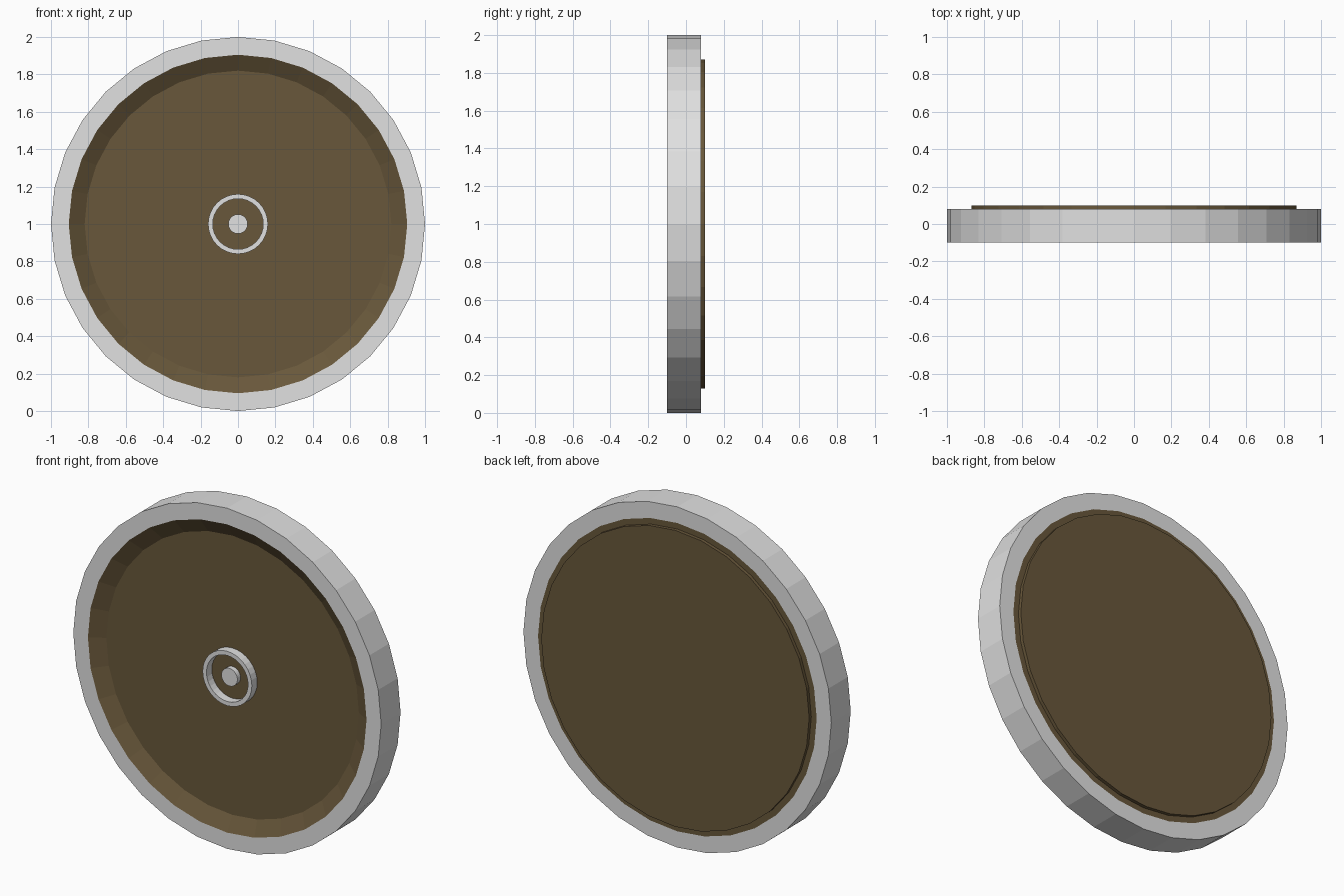
import bpy, bmesh
from math import sin, cos, tau

cube = bpy.data.objects.get("Cube")
if cube:
    bpy.data.objects.remove(cube)

SIDES = 32
CENTRE_Z = 1.0


def material(name, rgb):
    m = bpy.data.materials.new(name)
    m.use_nodes = True
    colour = (*rgb, 1.0)
    m.diffuse_color = colour
    m.node_tree.nodes["Principled BSDF"].inputs["Base Color"].default_value = colour
    return m


def lathe(name, profile, mat, closed=False):
    """Spin (radius, y) points about the y axis; open profiles get end caps."""
    bm = bmesh.new()
    rings = [[bm.verts.new((r * cos(tau * i / SIDES), y, CENTRE_Z + r * sin(tau * i / SIDES)))
              for i in range(SIDES)] for r, y in profile]
    pairs = list(zip(rings, rings[1:]))
    if closed:
        pairs.append((rings[-1], rings[0]))
    else:
        bm.faces.new(rings[0])
        bm.faces.new(rings[-1])
    for a, b in pairs:
        for i in range(SIDES):
            j = (i + 1) % SIDES
            bm.faces.new((a[i], a[j], b[j], b[i]))
    bmesh.ops.recalc_face_normals(bm, faces=bm.faces)
    mesh = bpy.data.meshes.new(name)
    bm.to_mesh(mesh)
    bm.free()
    mesh.materials.append(mat)
    obj = bpy.data.objects.new(name, mesh)
    bpy.context.collection.objects.link(obj)
    return obj


grey = material("light grey", (0.75, 0.75, 0.75))
brown = material("dark brown", (0.139, 0.096, 0.043))

FRONT, BACK, FLOOR = -0.1, 0.08, -0.05

# Outer rim band
lathe("rim", [(1.0, FRONT), (1.0, BACK), (0.905, BACK), (0.905, FRONT)], grey, closed=True)

# Dished body with sloping front wall and raised back plate
lathe("dish", [(0.82, FLOOR), (0.905, FRONT), (0.905, BACK),
               (0.87, BACK), (0.87, 0.1)], brown)

# Raised ring and button in the middle of the front
lathe("centre_ring", [(0.16, FRONT), (0.16, FLOOR), (0.135, FLOOR), (0.135, FRONT)],
      grey, closed=True)
lathe("centre_button", [(0.052, -0.08), (0.052, FLOOR)], grey)
